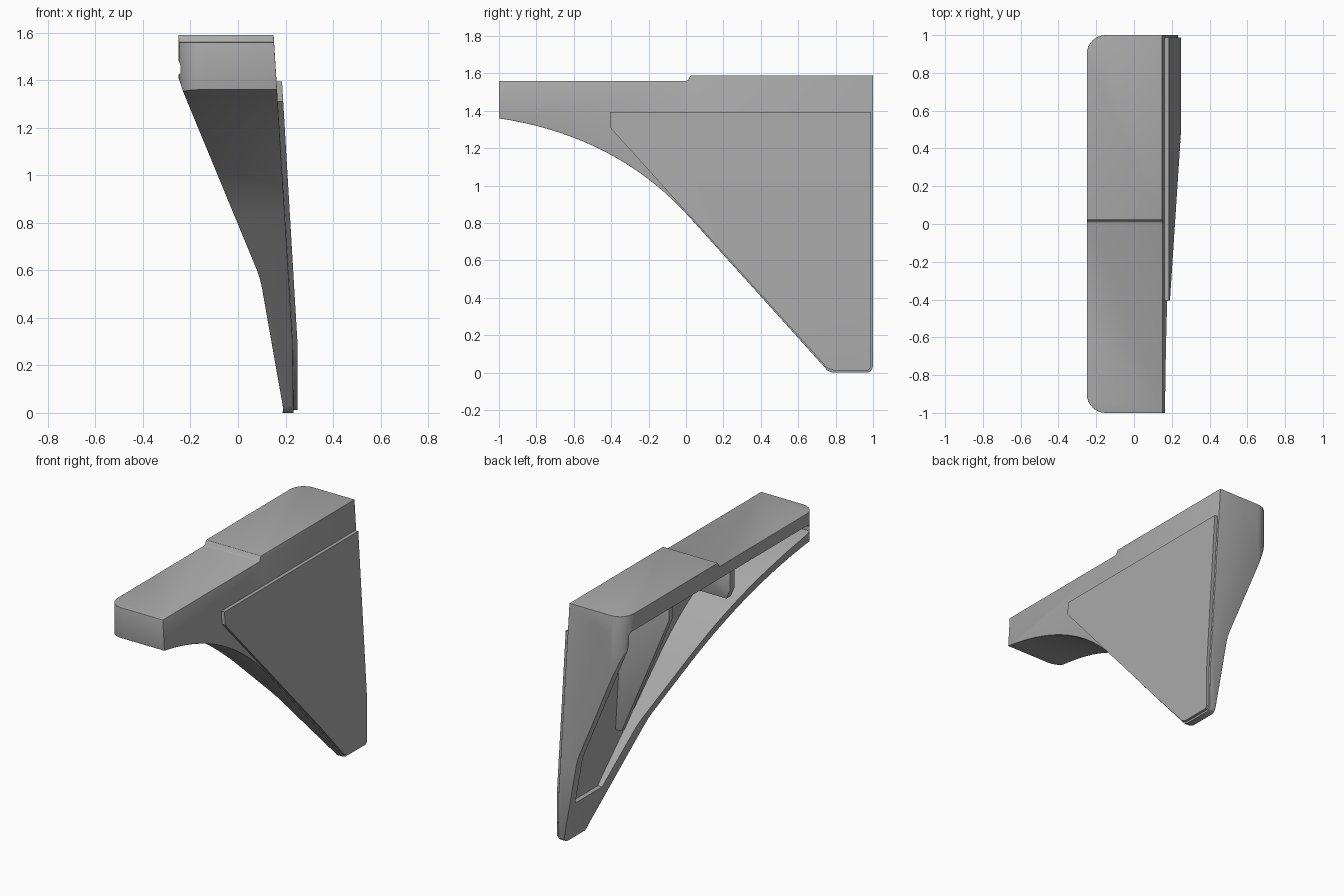
import bpy, bmesh, math
from mathutils import Vector

cube = bpy.data.objects.get("Cube")
if cube:
    bpy.data.objects.remove(cube, do_unlink=True)

grey = bpy.data.materials.new("mid grey")
grey.use_nodes = True
GREY = (0.40, 0.40, 0.40, 1)
grey.diffuse_color = GREY
grey.node_tree.nodes["Principled BSDF"].inputs["Base Color"].default_value = GREY


def prism(name, points, axis, lo, hi):
    """Extrude a 2D outline along x, y or z (outline uses the other two axes)."""
    def place(p, d):
        return {"x": (d, p[0], p[1]), "y": (p[0], d, p[1]), "z": (p[0], p[1], d)}[axis]
    bm = bmesh.new()
    face = bm.faces.new([bm.verts.new(place(p, lo)) for p in points])
    ext = bmesh.ops.extrude_face_region(bm, geom=[face])
    step = Vector(place((0, 0), hi - lo))
    bmesh.ops.translate(bm, vec=step, verts=[v for v in ext["geom"] if isinstance(v, bmesh.types.BMVert)])
    bmesh.ops.recalc_face_normals(bm, faces=bm.faces)
    me = bpy.data.meshes.new(name)
    bm.to_mesh(me)
    bm.free()
    me.materials.append(grey)
    ob = bpy.data.objects.new(name, me)
    bpy.context.collection.objects.link(ob)
    return ob


def activate(ob):
    bpy.ops.object.select_all(action="DESELECT")
    ob.select_set(True)
    bpy.context.view_layer.objects.active = ob


def boolean(ob, other, operation):
    activate(ob)
    mod = ob.modifiers.new("cut", "BOOLEAN")
    mod.operation, mod.object, mod.solver = operation, other, "EXACT"
    bpy.ops.object.modifier_apply(modifier=mod.name)
    bpy.data.objects.remove(other, do_unlink=True)


def bevel(ob, width, segments=3):
    activate(ob)
    mod = ob.modifiers.new("bevel", "BEVEL")
    mod.width, mod.segments = width, segments
    mod.limit_method, mod.angle_limit = "ANGLE", math.radians(35)
    bpy.ops.object.modifier_apply(modifier=mod.name)


def smooth(ob):
    activate(ob)
    bpy.ops.object.shade_smooth_by_angle(angle=math.radians(30))


def bezier(a, b, c, n=18):
    return [tuple((1 - t) ** 2 * a[i] + 2 * t * (1 - t) * b[i] + t * t * c[i] for i in (0, 1))
            for t in (k / n for k in range(n + 1))]


def arc(cx, cy, r, start, n=8):
    return [(cx + r * math.cos(math.radians(start + 90 * k / n)),
             cy + r * math.sin(math.radians(start + 90 * k / n))) for k in range(n + 1)]


# Outlines: side (y, z), cross-section (x, z) and plan (x, y)
side = bezier((-1, 1.36), (-0.37, 1.265), (0.02, 0.83)) + [
    (0.74, 0.03), (0.755, 0.012), (0.785, 0), (0.97, 0), (0.99, 0.01), (1, 0.03),
    (1, 1.59), (0.025, 1.59), (0.012, 1.565), (0, 1.56), (-1, 1.56)]
section = [(-0.25, 1.7), (0.145, 1.7), (0.15, 1.59), (0.23, 0.3), (0.235, -0.1), (0.175, -0.1),
           (0.19, 0.02), (0.1, 0.53), (0.092, 0.565), (0.08, 0.6), (-0.23, 1.35), (-0.25, 1.41)]
plan = arc(-0.15, 0.9, 0.1, 90) + arc(-0.15, -0.9, 0.1, 180) + [(0.4, -1), (0.4, 1)]

# Bracket body: the three outlines intersected, then softened
body = prism("bracket_body", side, "x", -0.5, 0.5)
boolean(body, prism("section_cutter", section, "y", -1.2, 1.2), "INTERSECT")
boolean(body, prism("plan_cutter", plan, "z", -0.3, 2), "INTERSECT")
bevel(body, 0.014)

# Hollow open to the inner side, leaving a top slab, back wall, lower rim and outer skin
hollow = bezier((-0.94, 1.43), (-0.34, 1.34), (0.05, 0.92)) + [
    (0.66, 0.25), (0.94, 0.25), (0.94, 1.46), (0.92, 1.48), (-0.92, 1.48), (-0.94, 1.46)]
floor = [(-0.6, 1.7), (0.095, 1.7), (0.18, 0.3), (0.185, -0.1), (-0.6, -0.1)]
pocket = prism("pocket_cutter", hollow, "x", -0.5, 0.5)
boolean(pocket, prism("floor_cutter", floor, "y", -1.2, 1.2), "INTERSECT")
boolean(body, pocket, "DIFFERENCE")
smooth(body)

# Cross ribs inside the hollow
rear_rib = prism("rear_rib", [(-0.225, 1.49), (0.12, 1.49), (0.19, 0.56), (0.12, 0.56), (-0.225, 1.38)],
                 "y", 0.46, 0.5)
front_rib = prism("front_rib", [(-0.215, 1.49), (0.13, 1.49), (0.14, 1.27), (-0.19, 1.27), (-0.215, 1.33)],
                  "y", -0.2, -0.15)
for rib in (rear_rib, front_rib):
    bevel(rib, 0.006, 2)
    smooth(rib)

# Raised plate on the outer side
plate = prism("side_plate", [(-0.405, 1.395), (0.988, 1.395), (0.988, 0.03), (0.975, 0.013),
                             (0.785, 0.013), (0.755, 0.025), (-0.405, 1.31)], "x", 0, 0.5)
layer = [(0.15, 1.45), (0.182, 1.45), (0.25, 0.3), (0.25, -0.1), (0.22, -0.1), (0.215, 0.3)]
boolean(plate, prism("plate_cutter", layer, "y", -1.2, 1.2), "INTERSECT")
smooth(plate)
